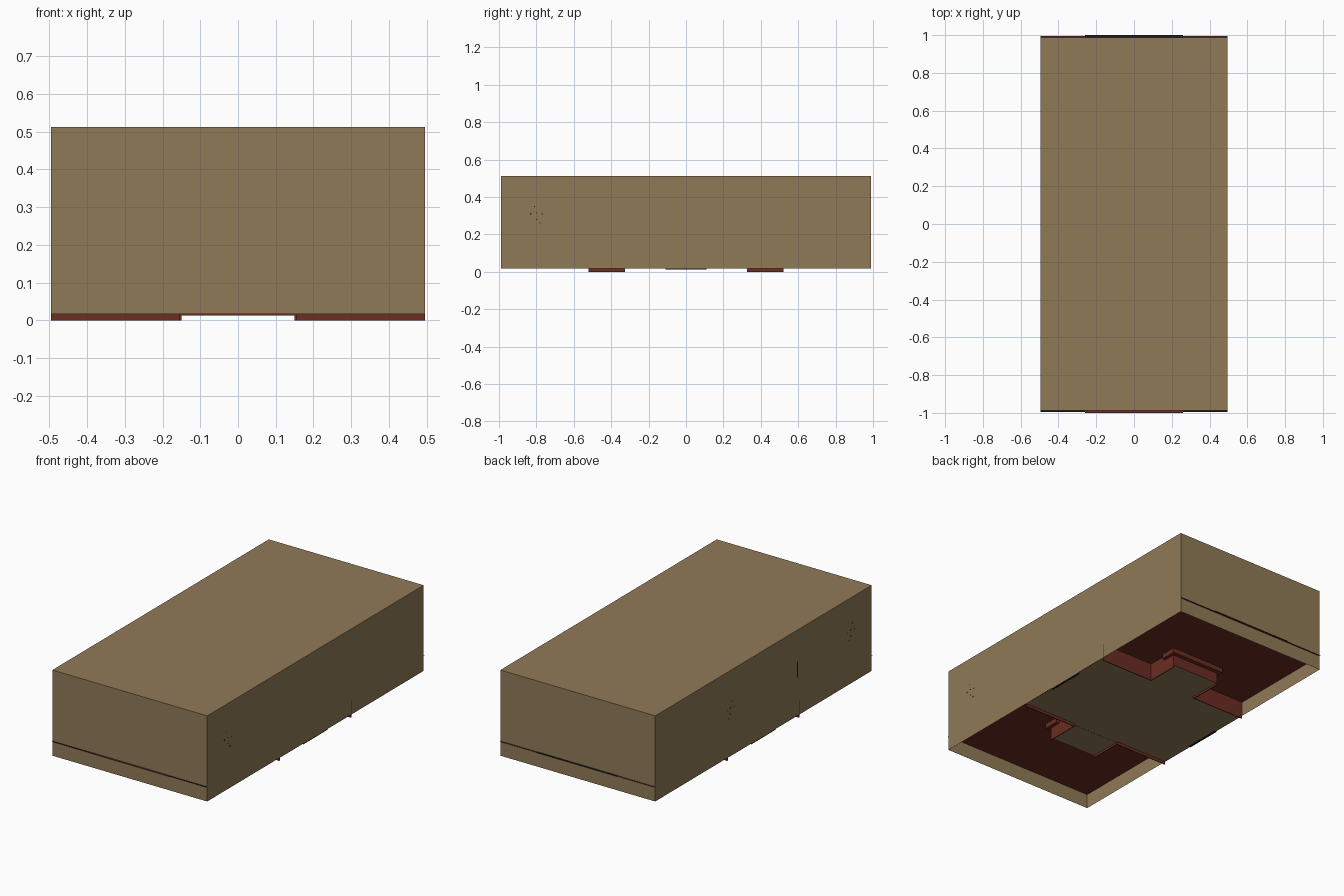
import bpy

if "Cube" in bpy.data.objects:
    bpy.data.objects.remove(bpy.data.objects["Cube"])

W, L = 0.495, 0.988          # half width, half length of the shell
Z0, ZC, Z1 = 0.017, 0.102, 0.512


def mat(name, c):
    m = bpy.data.materials.new(name)
    m.diffuse_color = (*c, 1)
    m.use_nodes = True
    m.node_tree.nodes["Principled BSDF"].inputs["Base Color"].default_value = m.diffuse_color
    return m


TAN = mat("tan", (0.28, 0.195, 0.096))
RED = mat("dark red", (0.15, 0.026, 0.017))
BLACK = mat("near black", (0.012, 0.01, 0.009))


def mesh(name, verts, faces, m):
    me = bpy.data.meshes.new(name)
    me.from_pydata(verts, [], faces)
    me.materials.append(m)
    ob = bpy.data.objects.new(name, me)
    bpy.context.collection.objects.link(ob)
    return ob


def box(name, x0, x1, y0, y1, z0, z1, m, open_bottom=False):
    x0, x1 = sorted((x0, x1))
    y0, y1 = sorted((y0, y1))
    v = [(x, y, z) for z in (z0, z1) for x, y in ((x0, y0), (x1, y0), (x1, y1), (x0, y1))]
    f = [(4, 5, 6, 7), (0, 1, 5, 4), (1, 2, 6, 5), (2, 3, 7, 6), (3, 0, 4, 7)]
    if not open_bottom:
        f.append((3, 2, 1, 0))
    return mesh(name, v, f, m)


def sheet(name, x0, x1, y0, y1, z, m):
    y0, y1 = sorted((y0, y1))
    return mesh(name, [(x0, y0, z), (x0, y1, z), (x1, y1, z), (x1, y0, z)], [(0, 1, 2, 3)], m)


# outer shell, open underneath, with a recessed underside
box("outer_shell", -W, W, -L, L, Z0, Z1, TAN, True)
sheet("recessed_underside", -W, W, -L, L, ZC, RED)

# thin flanges peeking out of both ends
for s, outer, mid in ((-1, BLACK, RED), (1, RED, BLACK)):
    sheet("end_flange", -W, W, s * L, s * 0.996, ZC, outer)
    sheet("end_flange_middle", -0.26, 0.26, s * L, s * 1.0, ZC + 0.001, mid)

# central floor spanning the width, with a narrow tongue at each end
sheet("central_floor", -W, W, -0.33, 0.33, 0.0165, TAN)
sheet("floor_centre_panel", -0.15, 0.15, -0.33, 0.33, 0.0125, TAN)
T = 0.005
for s in (-1, 1):
    sheet("floor_tongue", -0.15, 0.15, s * 0.33, s * 0.52, 0.012, TAN)
    # stepped red walls around the tongue
    box("tongue_end_wall", -0.15, 0.15, s * (0.52 - T), s * 0.52, 0.0125, ZC, RED)
    box("tongue_end_step", -0.175, 0.175, s * 0.52, s * 0.545, 0.075, ZC, RED)
    for k in (-1, 1):
        box("floor_end_wall", k * 0.15, k * W, s * (0.33 - T), s * 0.33, 0.0, ZC, RED)
        box("tongue_side_wall", k * 0.15, k * (0.15 + T), s * 0.33, s * 0.52, 0.0, ZC, RED)
        box("tongue_side_step", k * 0.15, k * 0.175, s * 0.45, s * 0.52, 0.075, ZC, RED)

# small dark edge plates below the middle of both sides
for k in (-1, 1):
    box("side_edge_plate", k * (W - 0.01), k * W, -0.11, 0.11, 0.012, 0.017, BLACK)

# tiny dark specks on the side faces
for k, y, z in ((1, -0.8, 0.3), (-1, -0.8, 0.31), (-1, 0.3, 0.28)):
    for a, b in ((0, 0.015), (0, -0.02), (0.03, 0.01), (-0.03, 0.01), (0.02, -0.04), (-0.01, 0.05)):
        box("side_speck", k * W, k * (W + 0.0008), y + a - 0.003, y + a + 0.003,
            z + b - 0.003, z + b + 0.003, BLACK)
box("side_slit", -W, -W - 0.0008, -0.313, -0.307, 0.24, 0.33, BLACK)
